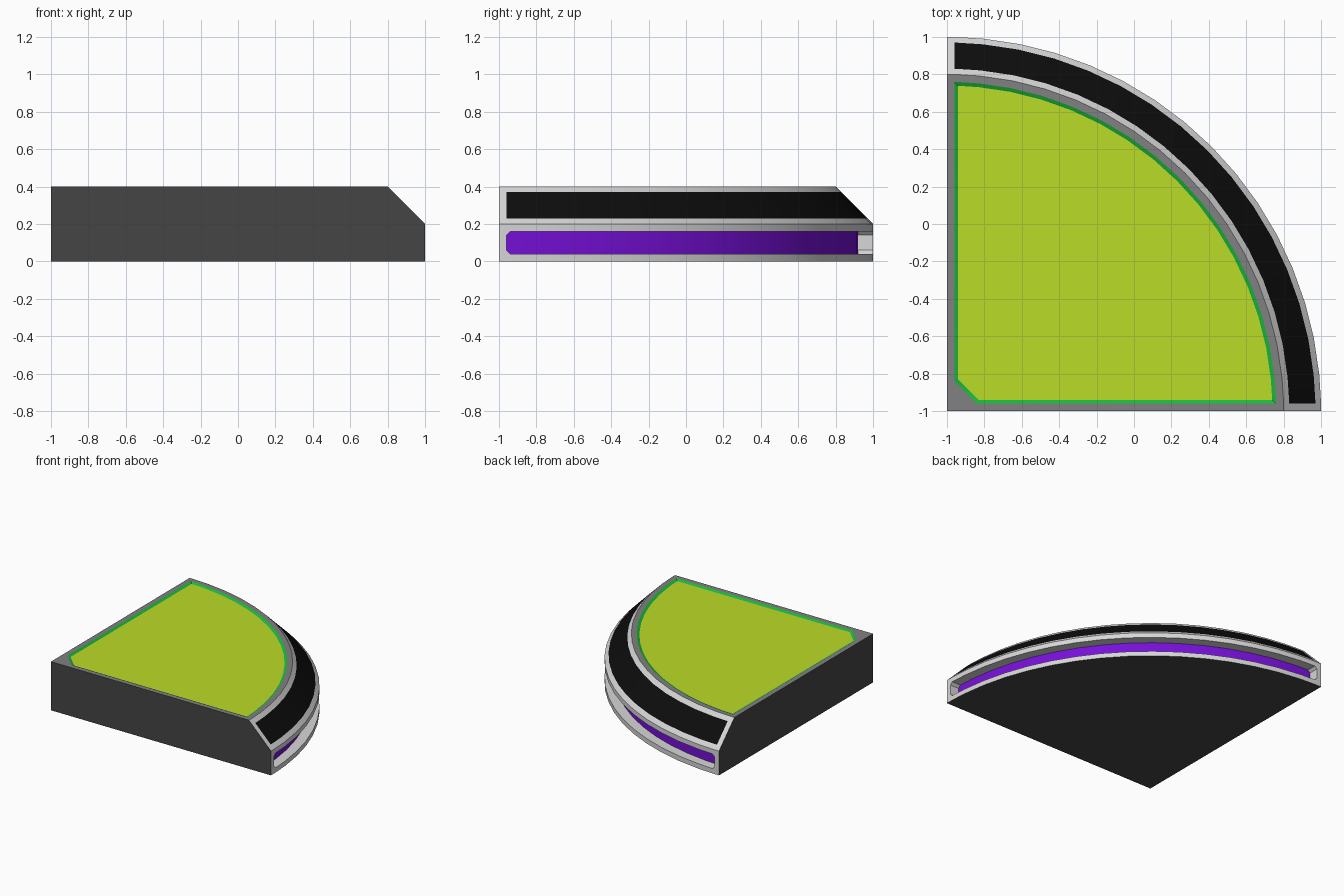
import bpy, bmesh
from math import sqrt, sin, cos, pi, radians

cube = bpy.data.objects.get("Cube")
if cube:
    bpy.data.objects.remove(cube, do_unlink=True)


def material(name, r, g, b):
    m = bpy.data.materials.new(name)
    m.use_nodes = True
    m.diffuse_color = (r, g, b, 1)
    m.node_tree.nodes["Principled BSDF"].inputs["Base Color"].default_value = (r, g, b, 1)
    return m


DARK = material("dark grey", .06, .06, .06)
RIM = material("mid grey", .22, .22, .22)
LIGHT = material("light grey", .68, .68, .68)
BLACK = material("black", .004, .004, .004)
PURPLE = material("purple", .18, .005, .68)
GREEN = material("green", .01, .5, .05)
LIME = material("lime", .5, .72, .02)

# Shared layout: columns around the quarter arc, the outer ones parallel to the flat sides
SEGMENTS = 16
OFFSETS = (0, .04, .06)
LAST = SEGMENTS + 4
COLUMNS = range(LAST + 1)
# Outer profile from the floor to the rim: (radius, height)
PROFILE = [(2, 0), (2, .04), (2, .06), (2, .14), (2, .16), (2, .2),
           (1.97, .23), (1.83, .37), (1.8, .4)]
TOP = .4


def place(x, y, z):
    return (x - 1, y - 1, z)


def arc_point(k, r, z):
    """Point in column k at radius r."""
    if k < len(OFFSETS):
        d = OFFSETS[k]
        return place(sqrt(r * r - d * d), d, z)
    if k > LAST - len(OFFSETS):
        d = OFFSETS[LAST - k]
        return place(d, sqrt(r * r - d * d), z)
    a = (k - 2) * pi / 2 / SEGMENTS
    return place(r * cos(a), r * sin(a), z)


class Part:
    """Collects faces, merges shared points and makes an object."""

    def __init__(self, name, *mats):
        self.name, self.mats, self.bm = name, mats, bmesh.new()

    def face(self, points, mat):
        f = self.bm.faces.new([self.bm.verts.new(p) for p in points])
        f.material_index = self.mats.index(mat)

    def finish(self):
        bmesh.ops.remove_doubles(self.bm, verts=self.bm.verts[:], dist=.0001)
        mesh = bpy.data.meshes.new(self.name)
        self.bm.to_mesh(mesh)
        self.bm.free()
        for m in self.mats:
            mesh.materials.append(m)
        ob = bpy.data.objects.new(self.name, mesh)
        bpy.context.collection.objects.link(ob)
        bpy.ops.object.select_all(action='DESELECT')
        ob.select_set(True)
        bpy.context.view_layer.objects.active = ob
        bpy.ops.object.shade_smooth_by_angle(angle=radians(20))


def outer(k, j):
    return arc_point(k, *PROFILE[j])


def floor(k, j):
    return arc_point(k, 1.92, PROFILE[j][1])


# Curved outer band with the black sloping panel
band = Part("outer_band", LIGHT, BLACK)
groove = Part("side_groove", LIGHT, PURPLE)
for k in range(LAST):
    for j in range(len(PROFILE) - 1):
        cell = [(k, j), (k + 1, j), (k + 1, j + 1), (k, j + 1)]
        inside = 1 <= k <= LAST - 2
        if inside and 1 <= j <= 3:
            # Groove opening: its four corner cells are cut diagonally
            if k in (1, LAST - 2) and j in (1, 3):
                corner = (0 if k == 1 else 1) if j == 1 else (3 if k == 1 else 2)
                band.face([outer(*cell[(corner + s) % 4]) for s in (-1, 0, 1)], LIGHT)
                cell.pop(corner)
            groove.face([floor(*c) for c in cell], PURPLE)
        else:
            black = inside and j == 6
            band.face([outer(*c) for c in cell], BLACK if black else LIGHT)
band.finish()

# Groove walls around the opening
loop = [(k, 1) for k in range(2, LAST - 1)] + [(LAST - 1, 2), (LAST - 1, 3)]
loop += [(k, 4) for k in range(LAST - 2, 1, -1)] + [(1, 3), (1, 2)]
for a, b in zip(loop, loop[1:] + loop[:1]):
    groove.face([outer(*a), outer(*b), floor(*b), floor(*a)], LIGHT)
groove.finish()

# Flat sides and underside
block = Part("base_block", DARK)
low, high = place(0, 0, 0), place(0, 0, TOP)
rows = range(len(PROFILE))
block.face([low] + [outer(0, j) for j in rows] + [high], DARK)
block.face([low, high] + [outer(LAST, j) for j in reversed(rows)], DARK)
block.face([low] + [outer(k, 0) for k in reversed(COLUMNS)], DARK)
block.finish()


def panel_outline(k0, r, cut, z):
    """Quarter outline with a cut corner, starting at column k0."""
    d = OFFSETS[k0]
    arc = [arc_point(k, r, z) for k in range(k0, LAST + 1 - k0)]
    return arc + [place(d, cut, z), place(cut, d, z)]


lip = panel_outline(1, 1.76, .16, TOP)
field = panel_outline(2, 1.74, .168, TOP - .01)

# Flat rim around the top panel
rim = Part("top_rim", RIM)
edges = []
for ring in ([outer(k, len(PROFILE) - 1) for k in COLUMNS] + [high], lip):
    vs = [rim.bm.verts.new(p) for p in ring]
    edges += [rim.bm.edges.new((a, b)) for a, b in zip(vs, vs[1:] + vs[:1])]
bmesh.ops.triangle_fill(rim.bm, edges=edges, use_beauty=True, normal=(0, 0, 1))
rim.bm.normal_update()
for f in rim.bm.faces:
    if f.normal.z < 0:
        f.normal_flip()
rim.finish()

# Sunken top panel with a sloping green edge
panel = Part("top_panel", GREEN, LIME)
panel.face(field, LIME)
n = len(lip)
for i in range(n):
    j = (i + 1) % n
    # Column sets differ by one at each arc end, so both outlines pair up by position
    if len(field) == n:
        panel.face([lip[i], lip[j], field[j], field[i]], GREEN)
if len(field) != n:
    # Pair the longer lip with the field, sharing its first and last arc points
    m = len(field) - 2
    paired = [field[0]] + field[:m] + [field[m - 1]] + field[m:]
    for i in range(n):
        j = (i + 1) % n
        quad = [lip[i], lip[j], paired[j]]
        if paired[i] != paired[j]:
            quad.append(paired[i])
        panel.face(quad, GREEN)
panel.finish()
